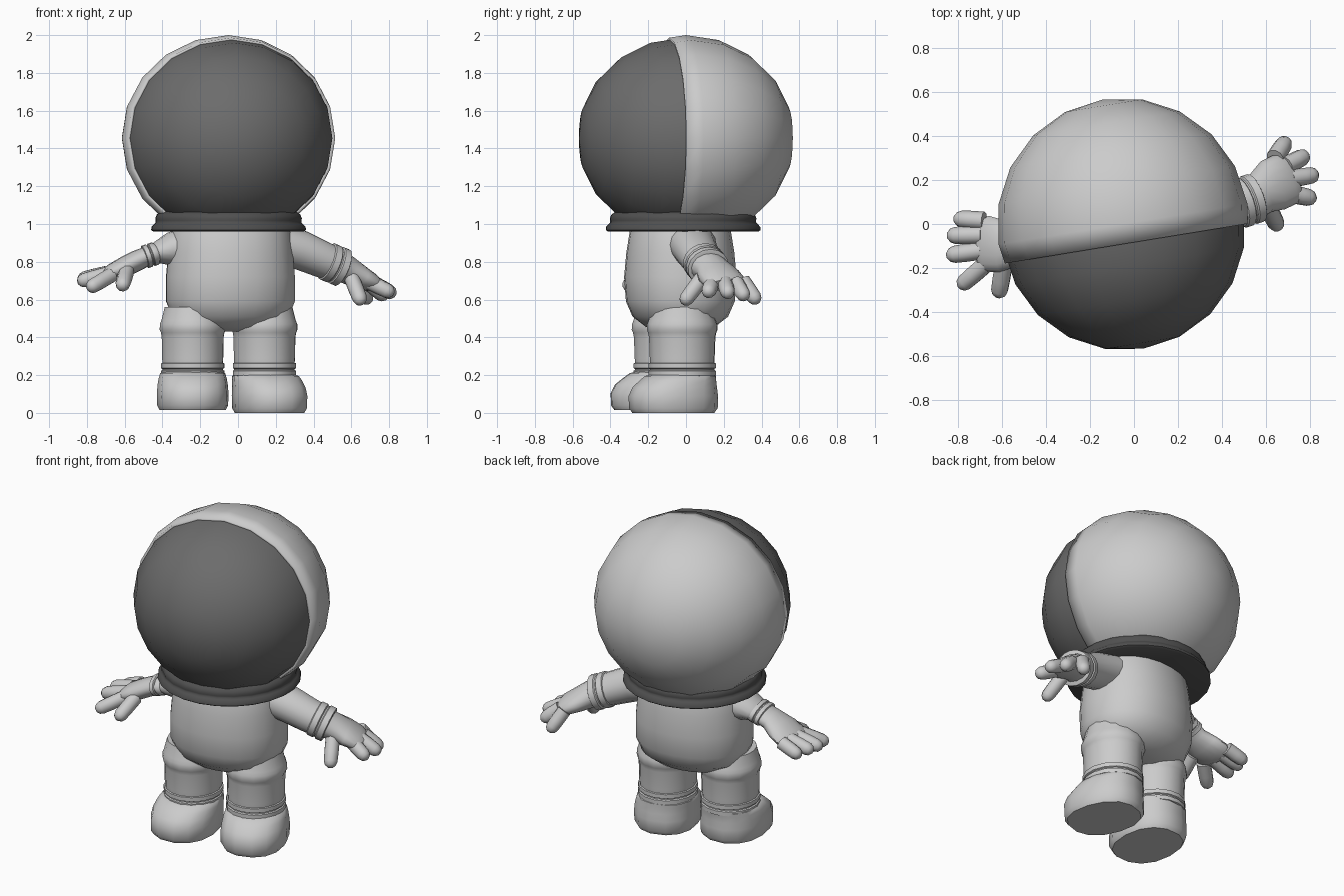
import bpy, bmesh
from math import radians, sin, cos, pi
from mathutils import Vector, Matrix

if "Cube" in bpy.data.objects:
    bpy.data.objects.remove(bpy.data.objects["Cube"])

TURN = radians(9.3)                      # whole figure is turned slightly
SIDE = (cos(TURN), sin(TURN), 0)
UP = Vector((0, 0, 1))


def finish(bm, name, grey=None, angle=50):
    bmesh.ops.recalc_face_normals(bm, faces=bm.faces[:])
    mesh = bpy.data.meshes.new(name)
    bm.to_mesh(mesh)
    bm.free()
    ob = bpy.data.objects.new(name, mesh)
    bpy.context.collection.objects.link(ob)
    if grey is not None:
        mat = bpy.data.materials.new(name + "_grey")
        mat.diffuse_color = (grey, grey, grey, 1)
        mat.use_nodes = True
        mat.node_tree.nodes["Principled BSDF"].inputs["Base Color"].default_value = mat.diffuse_color
        mesh.materials.append(mat)
    bpy.ops.object.select_all(action='DESELECT')
    ob.select_set(True)
    bpy.context.view_layer.objects.active = ob
    bpy.ops.object.shade_smooth_by_angle(angle=radians(angle))
    return ob


def loft(name, secs, side=SIDE, n=16, axis=None, square=1.0, grey=None):
    """Skin elliptical sections (x, y, z, half width, half depth)."""
    bm = bmesh.new()
    pts = [Vector(s[:3]) for s in secs]
    rings = []
    for i, s in enumerate(secs):
        t = axis or (pts[min(i + 1, len(pts) - 1)] - pts[max(i - 1, 0)]).normalized()
        u = Vector(side)
        u = (u - t * u.dot(t)).normalized()
        v = t.cross(u)
        ring = []
        for k in range(n):
            c, d = cos(2 * pi * k / n), sin(2 * pi * k / n)
            c = abs(c) ** square * (1 if c > 0 else -1)
            d = abs(d) ** square * (1 if d > 0 else -1)
            ring.append(bm.verts.new(pts[i] + u * s[3] * c + v * s[4] * d))
        rings.append(ring)
    for a, b in zip(rings, rings[1:]):
        for k in range(n):
            bm.faces.new((a[k], a[(k + 1) % n], b[(k + 1) % n], b[k]))
    bm.faces.new(rings[0])
    bm.faces.new(rings[-1])
    return finish(bm, name, grey)


def bands(p, q, a, b, bulge):
    """Two raised stitched bands between points p and q."""
    p, q = Vector(p), Vector(q)
    steps = [(0, 0), (.04, 1), (.4, 1), (.46, 0), (.54, 0), (.6, 1), (.96, 1), (1, 0)]
    return [(*p.lerp(q, f), a + bulge * g, b + bulge * g) for f, g in steps]


def digit(name, base, tip, r=.041):
    b, t = Vector(base), Vector(tip)
    d = (t - b).normalized()
    loft(name, [(*b, r, r), (*b.lerp(t, .6), r, r), (*t, r * .95, r * .95),
                (*(t + d * .022), r * .75, r * .75), (*(t + d * .035), r * .35, r * .35)],
         side=(.2, .95, .1), n=10)


def dome(name, centre, scale, cut, keep_back, grey=None):
    """Twenty-sided ball, poles front and back, cut by a plane."""
    bm = bmesh.new()
    bmesh.ops.create_uvsphere(bm, u_segments=20, v_segments=10, radius=1)
    bmesh.ops.rotate(bm, verts=bm.verts, matrix=Matrix.Rotation(pi / 2, 3, 'X'))
    bmesh.ops.scale(bm, verts=bm.verts, vec=scale)
    bmesh.ops.bisect_plane(bm, geom=bm.verts[:] + bm.edges[:] + bm.faces[:],
                           plane_co=(0, cut, 0), plane_no=(0, 1, 0),
                           clear_inner=keep_back, clear_outer=not keep_back)
    bmesh.ops.rotate(bm, verts=bm.verts, matrix=Matrix.Rotation(TURN, 3, 'Z'))
    bmesh.ops.translate(bm, verts=bm.verts, vec=centre)
    return finish(bm, name, grey)


# Helmet: open back shell with a thick rim, dark visor in front
shell = dome("helmet_shell", (-.05, 0, 1.455), (.572, .572, .545), -.09, True)
rim = shell.modifiers.new("rim", 'SOLIDIFY')
rim.thickness = .02
rim.offset = -1
dome("visor", (-.047, -.02, 1.455), (.553, .553, .53), -.06, False, grey=.15)

# Neck ring
loft("neck_ring", [(-.05, -.015, z, r, r) for z, r in
                   [(.96, .40), (.968, .412), (.985, .41), (1.0, .396), (1.008, .388),
                    (1.018, .388), (1.03, .39), (1.05, .382), (1.065, .36)]],
     n=24, axis=UP, grey=.08)

# Torso
loft("torso", [(-.04, -.03, z, a, b) for z, a, b in
               [(.43, .12, .1), (.455, .23, .18), (.51, .31, .25), (.59, .343, .285),
                (.72, .343, .295), (.85, .332, .283), (.96, .318, .265), (1.02, .29, .24)]],
     n=24, axis=UP, square=.93)

# Legs and boots
for name, x, y, toe, lift, turn in [("left", .14, -.02, (.027, -.047), 0, 18),
                                    ("right", -.24, -.1, (0, -.064), .015, 3)]:
    legs = bands((x, y, .195), (x, y, .265), .162, .172, .008)
    legs += [(x, y, z, a, b) for z, a, b in
             [(.29, .164, .174), (.40, .166, .178), (.425, .17, .183), (.44, .177, .19),
              (.47, .176, .188), (.49, .168, .18), (.56, .15, .16)]]
    loft(name + "_trouser_leg", legs, n=16, axis=UP)
    side = (cos(radians(turn)), sin(radians(turn)), 0)
    loft(name + "_boot", [(x + toe[0] * f, y + toe[1] * f, z + lift, a, b) for f, z, a, b in
                          [(1, 0, .175, .218), (1, .025, .188, .236), (1, .09, .19, .238),
                           (.85, .135, .186, .224), (.5, .17, .18, .203),
                           (.2, .195, .172, .187), (0, .205, .15, .16)]],
         side=side, n=14, axis=UP, square=.88)

# Arm on the +x side, lowered and swept back
KNUCKLES = (-.35, .93, 0)
loft("left_sleeve", [(.2, .03, .9, .13, .11), (.33, .05, .862, .118, .105),
                     (.44, .08, .815, .108, .098)]
     + bands((.47, .09, .803), (.555, .12, .768), .106, .096, .008), side=KNUCKLES)
loft("left_palm", [(.53, .11, .78, .1, .085), (.575, .14, .758, .098, .075),
                   (.63, .175, .725, .122, .064), (.69, .205, .693, .122, .052),
                   (.72, .22, .677, .1, .035)], side=KNUCKLES)
for i, (b, t) in enumerate([((.64, .30, .70), (.68, .362, .61)),
                            ((.69, .265, .69), (.762, .302, .628)),
                            ((.71, .205, .69), (.803, .22, .64)),
                            ((.70, .14, .69), (.792, .12, .645)),
                            ((.60, .09, .72), (.645, .003, .605))]):
    digit("left_thumb" if i == 4 else f"left_finger_{i + 1}", b, t)

# Arm on the -x side, held a little higher
loft("right_sleeve", [(-.26, -.06, .885, .13, .11), (-.36, -.075, .865, .115, .088),
                      (-.42, -.085, .85, .102, .062)]
     + bands((-.435, -.088, .845), (-.495, -.095, .825), .095, .055, .007), side=(0, 1, 0))
loft("right_palm", [(-.47, -.09, .835, .09, .05), (-.53, -.1, .808, .088, .055),
                    (-.60, -.1, .773, .118, .055), (-.67, -.09, .742, .128, .046),
                    (-.705, -.09, .728, .1, .032)], side=(0, 1, 0))
for i, (b, t) in enumerate([((-.68, .015, .74), (-.782, .022, .705)),
                            ((-.69, -.05, .74), (-.812, -.052, .712)),
                            ((-.69, -.12, .735), (-.815, -.138, .702)),
                            ((-.67, -.18, .73), (-.768, -.265, .672)),
                            ((-.59, -.18, .75), (-.61, -.3, .68))]):
    digit("right_thumb" if i == 4 else f"right_finger_{i + 1}", b, t)
